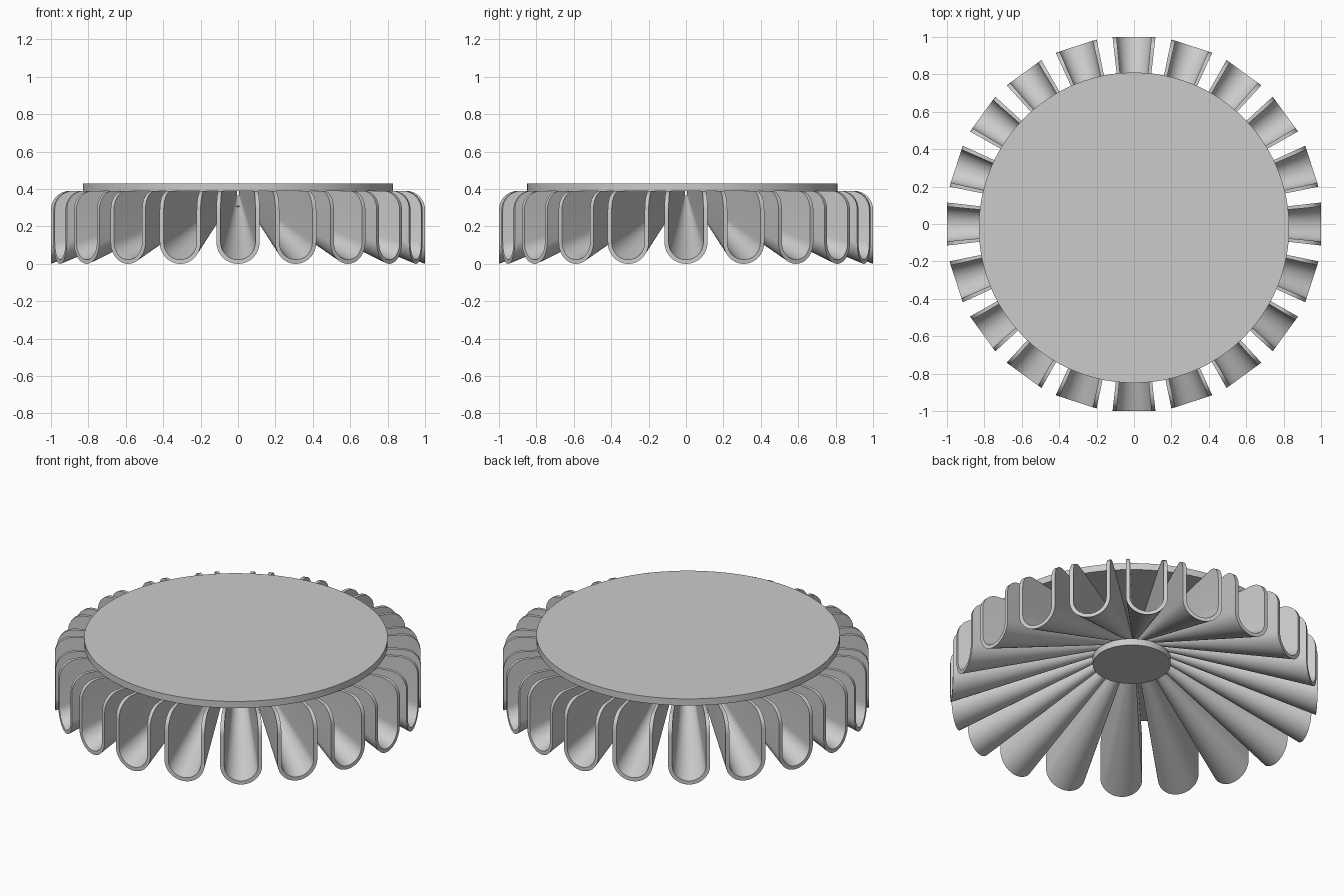
import bpy, bmesh, math
from mathutils import Matrix

if "Cube" in bpy.data.objects:
    bpy.data.objects.remove(bpy.data.objects["Cube"], do_unlink=True)

grey = bpy.data.materials.new("plain_grey")
grey.use_nodes = True
grey.diffuse_color = (0.6, 0.6, 0.6, 1)
grey.node_tree.nodes["Principled BSDF"].inputs["Base Color"].default_value = grey.diffuse_color

COUNT = 20
TOP = 0.39       # height of the channel rims
HALF = 0.115     # half width of a channel at its mouth
WALL = 0.022
ROUND = 0.1      # rounding of the upper mouth corner
START = 0.07     # radius where each channel begins


def finish(bm, name):
    bmesh.ops.recalc_face_normals(bm, faces=bm.faces)
    mesh = bpy.data.meshes.new(name)
    bm.to_mesh(mesh)
    bm.free()
    mesh.materials.append(grey)
    obj = bpy.data.objects.new(name, mesh)
    bpy.context.collection.objects.link(obj)
    bpy.ops.object.select_all(action="DESELECT")
    obj.select_set(True)
    bpy.context.view_layer.objects.active = obj
    bpy.ops.object.shade_smooth_by_angle(angle=math.radians(35))
    return obj


def mouth_path(half):
    """U-shaped path (x, z, reach) from one rim round the bottom to the other."""
    side = []
    for i in range(9):
        a = math.radians(90 - 90 * i / 8)
        reach = 1 - ROUND + ROUND * math.cos(a)
        z = TOP - ROUND + ROUND * math.sin(a)
        side.append((half, TOP - (TOP - z) / reach, reach))
    bowl = []
    for i in range(25):
        a = math.pi * i / 24
        bowl.append((half * math.cos(a), HALF - half * math.sin(a), 1))
    return side + bowl + [(-x, z, t) for x, z, t in reversed(side)]


def add_channel(bm, turn):
    """Tapered trough running from the hub out to a rounded mouth."""
    def vert(x, z, t):
        return bm.verts.new(turn @ Matrix.Translation((x * t, -t, TOP - (TOP - z) * t)).translation)

    rings = []
    for out, inn in zip(mouth_path(HALF), mouth_path(HALF - WALL)):
        rings.append([vert(*out), vert(*inn),
                      vert(inn[0], inn[1], START), vert(out[0], out[1], START)])
    for a, b in zip(rings, rings[1:]):
        for k in range(4):
            n = (k + 1) % 4
            bm.faces.new((a[k], a[n], b[n], b[k]))
    bm.faces.new(rings[0])
    bm.faces.new(rings[-1])


def disc(name, radius, low, high):
    bm = bmesh.new()
    place = Matrix.Translation((0, -0.02, (low + high) / 2))
    bmesh.ops.create_cone(bm, cap_ends=True, segments=96, radius1=radius,
                          radius2=radius, depth=high - low, matrix=place)
    return finish(bm, name)


# Ring of radial channels
bm = bmesh.new()
for i in range(COUNT):
    add_channel(bm, Matrix.Rotation(math.tau * i / COUNT, 4, "Z"))
finish(bm, "radial_channels")

# Cover plate and small hub plate underneath
disc("top_plate", 0.83, TOP, 0.43)
disc("hub_plate", 0.213, 0.27, 0.31)
